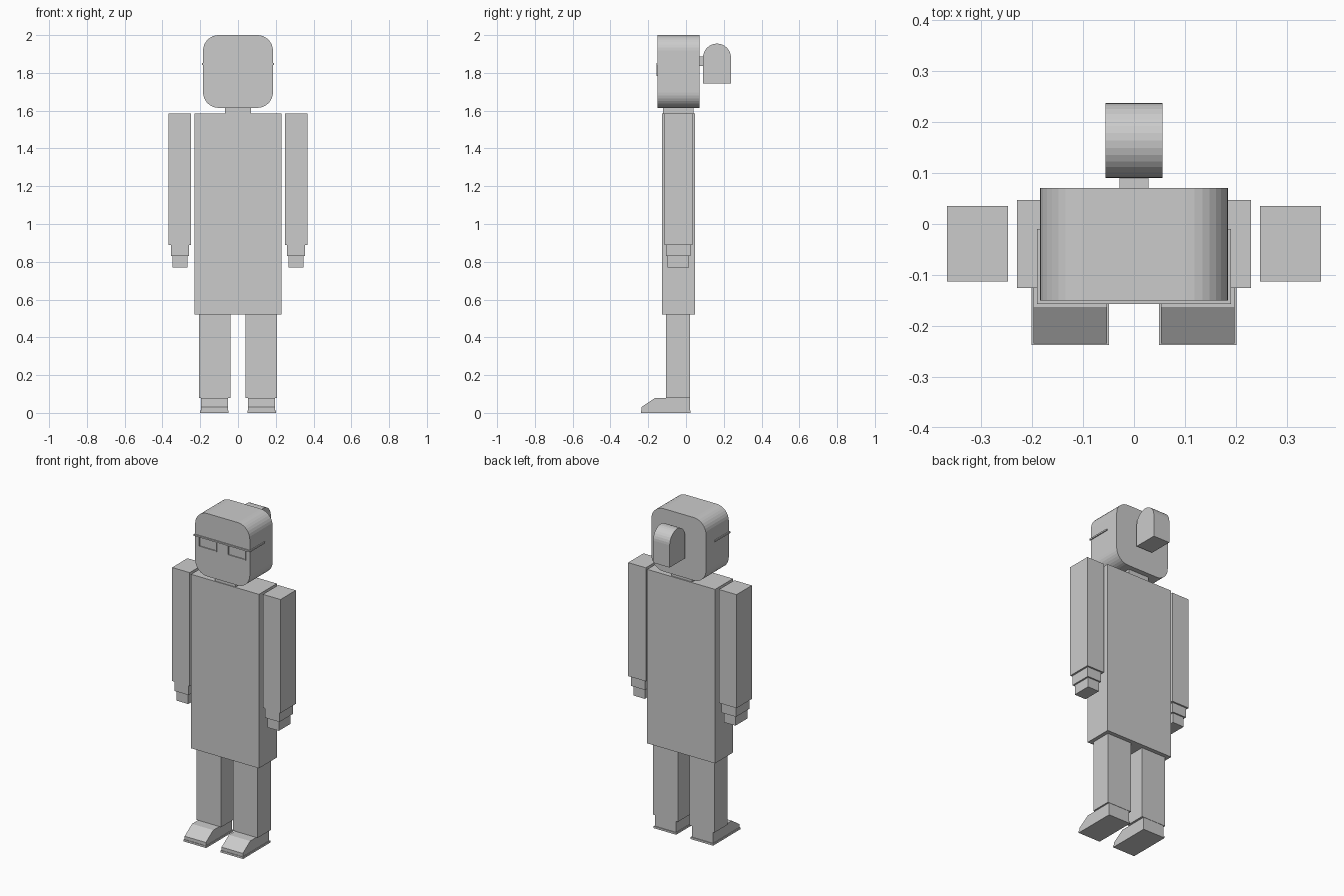
import bpy
import bmesh
import math
from mathutils import Vector

cube = bpy.data.objects.get("Cube")
if cube:
    bpy.data.objects.remove(cube, do_unlink=True)

GREY = (0.6, 0.6, 0.6, 1.0)
mat = bpy.data.materials.new("plain grey")
mat.use_nodes = True
mat.diffuse_color = GREY
mat.node_tree.nodes["Principled BSDF"].inputs["Base Color"].default_value = GREY


def prism(name, points, offset):
    """Extrude a closed flat outline along offset."""
    bm = bmesh.new()
    face = bm.faces.new([bm.verts.new(p) for p in points])
    result = bmesh.ops.extrude_face_region(bm, geom=[face])
    verts = [v for v in result["geom"] if isinstance(v, bmesh.types.BMVert)]
    bmesh.ops.translate(bm, verts=verts, vec=Vector(offset))
    bmesh.ops.recalc_face_normals(bm, faces=bm.faces)
    mesh = bpy.data.meshes.new(name)
    bm.to_mesh(mesh)
    bm.free()
    mesh.materials.append(mat)
    obj = bpy.data.objects.new(name, mesh)
    bpy.context.collection.objects.link(obj)
    return obj


def box(name, x, y, z):
    """Box from (min, max) ranges."""
    pts = [(x[0], y[0], z[0]), (x[1], y[0], z[0]), (x[1], y[1], z[0]), (x[0], y[1], z[0])]
    return prism(name, pts, (0, 0, z[1] - z[0]))


def arc(cx, cz, r, start, end, steps):
    return [(cx + r * math.cos(math.radians(start + (end - start) * i / steps)),
             cz + r * math.sin(math.radians(start + (end - start) * i / steps)))
            for i in range(steps + 1)]


def span(side, inner, outer):
    """x range on the given side of the body."""
    return tuple(sorted((side * inner, side * outer)))


# Body and neck
box("torso", (-0.23, 0.23), (-0.126, 0.047), (0.52, 1.585))
box("neck", (-0.07, 0.07), (-0.122, 0.04), (1.585, 1.625))

# Head: rounded square seen from the front
R = 0.082
outline = []
for cx, cz, start in ((0.185 - R, 2.0 - R, 0), (R - 0.185, 2.0 - R, 90),
                      (R - 0.185, 1.615 + R, 180), (0.185 - R, 1.615 + R, 270)):
    outline += arc(cx, cz, R, start, start + 90, 8)
prism("head", [(x, -0.15, z) for x, z in outline], (0, 0.221, 0))

# Hair bun: arched profile seen from the side, with its tie
arch = [(0.09, 1.745), (0.238, 1.745)] + arc(0.164, 1.881, 0.074, 0, 180, 16)
prism("hair_bun", [(-0.056, y, z) for y, z in arch], (0.112, 0, 0))
box("hair_tie", (-0.028, 0.028), (0.068, 0.092), (1.837, 1.888))

# Glasses brow bar
box("glasses_brow_bar", (-0.191, 0.191), (-0.157, -0.149), (1.843, 1.852))

for side, label in ((1, "left"), (-1, "right")):
    # Arm, wrist and hand
    box(label + "_arm", span(side, 0.248, 0.367), (-0.113, 0.035), (0.89, 1.585))
    box(label + "_wrist", span(side, 0.259, 0.356), (-0.107, 0.025), (0.83, 0.89))
    box(label + "_hand", span(side, 0.268, 0.346), (-0.099, 0.016), (0.77, 0.83))

    # Leg and shoe
    box(label + "_leg", span(side, 0.04, 0.207), (-0.105, 0.022), (0.08, 0.52))
    shoe = [(0.02, 0.01), (0.02, 0.08), (-0.163, 0.08), (-0.235, 0.032), (-0.235, 0.01)]
    x0, x1 = span(side, 0.053, 0.197)
    prism(label + "_shoe", [(x0, y, z) for y, z in shoe], (x1 - x0, 0, 0))
    box(label + "_shoe_sole", span(side, 0.049, 0.201), (-0.238, 0.025), (0, 0.012))

    # Glasses temple and lens rim
    box(label + "_glasses_temple", span(side, 0.184, 0.191), (-0.157, -0.01), (1.843, 1.852))
    for part, edge in (("inner", 0.04), ("outer", 0.157)):
        box(f"{label}_lens_{part}_rim", span(side, edge - 0.003, edge + 0.003),
            (-0.156, -0.149), (1.783, 1.845))
    box(label + "_lens_lower_rim", span(side, 0.037, 0.16), (-0.156, -0.149), (1.783, 1.789))
